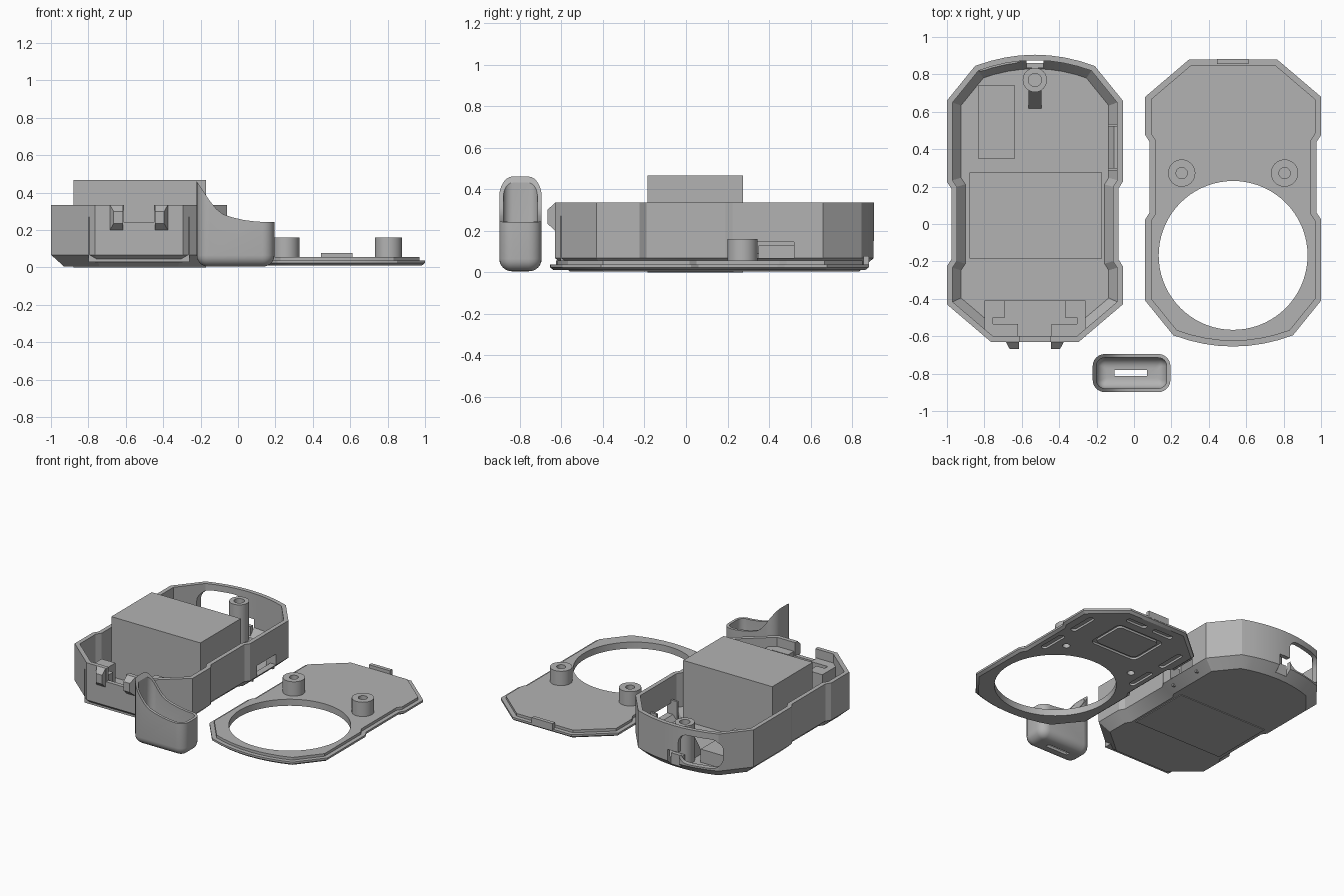
import bpy, bmesh, math
from mathutils import Vector

cube = bpy.data.objects.get("Cube")
if cube:
    bpy.data.objects.remove(cube)

GREY = bpy.data.materials.new("plain grey")
GREY.use_nodes = True
GREY.diffuse_color = (0.45, 0.45, 0.45, 1)
GREY.node_tree.nodes["Principled BSDF"].inputs["Base Color"].default_value = (0.45, 0.45, 0.45, 1)


def loft(name, rings):
    """Closed solid skinned through rings of 3D points."""
    bm = bmesh.new()
    rows = [[bm.verts.new(p) for p in ring] for ring in rings]
    n = len(rows[0])
    for a, b in zip(rows, rows[1:]):
        for i in range(n):
            j = (i + 1) % n
            bm.faces.new((a[i], a[j], b[j], b[i]))
    bm.faces.new(rows[0])
    bm.faces.new(rows[-1])
    bmesh.ops.recalc_face_normals(bm, faces=bm.faces)
    mesh = bpy.data.meshes.new(name)
    bm.to_mesh(mesh)
    bm.free()
    mesh.materials.append(GREY)
    ob = bpy.data.objects.new(name, mesh)
    bpy.context.collection.objects.link(ob)
    return ob


def prism(name, pts, lo, hi, axis="z"):
    """Extrude a 2D profile along an axis."""
    place = {"z": lambda a, b, c: (a, b, c), "y": lambda a, b, c: (a, c, b),
             "x": lambda a, b, c: (c, a, b)}[axis]
    return loft(name, [[place(a, b, c) for a, b in pts] for c in (lo, hi)])


def rect(x0, x1, y0, y1):
    return [(x0, y0), (x1, y0), (x1, y1), (x0, y1)]


def box(name, x0, x1, y0, y1, z0, z1):
    return prism(name, rect(x0, x1, y0, y1), z0, z1)


def circle(cx, cy, r, n=32):
    return [(cx + r * math.cos(math.tau * i / n), cy + r * math.sin(math.tau * i / n)) for i in range(n)]


def rounded(cx, cy, hx, hy, r, n=6):
    pts = []
    for q, (sx, sy) in enumerate([(1, 1), (-1, 1), (-1, -1), (1, -1)]):
        for i in range(n + 1):
            a = math.pi / 2 * (q + i / n)
            pts.append((cx + sx * (hx - r) + r * math.cos(a), cy + sy * (hy - r) + r * math.sin(a)))
    return pts


def inset(pts, d):
    """Mitred inward offset of a counter-clockwise outline."""
    out = []
    for i, p in enumerate(pts):
        a, b, c = Vector(pts[i - 1]), Vector(p), Vector(pts[(i + 1) % len(pts)])
        n1, n2 = [Vector((-e.y, e.x)).normalized() for e in (b - a, c - b)]
        m = (n1 + n2).normalized()
        out.append(tuple(b + m * d / m.dot(n1)))
    return out


def at(pts, z):
    return [(x, y, z) for x, y in pts]


def combine(ob, tool, operation="DIFFERENCE"):
    mod = ob.modifiers.new("cut", "BOOLEAN")
    mod.operation, mod.solver, mod.object = operation, "EXACT", tool
    bpy.context.view_layer.objects.active = ob
    bpy.ops.object.modifier_apply(modifier=mod.name)
    bpy.data.objects.remove(tool)


# Case outline: flat front, pinched waist, arched back
right = [(0.235, -0.63), (0.47, -0.43), (0.47, -0.225), (0.447, -0.19),
         (0.447, 0.19), (0.47, 0.225), (0.47, 0.66), (0.32, 0.845)]
arch = [(0.32 * t, 0.845 + 0.06 * (1 - t * t)) for t in (0.75, 0.5, 0.25, 0)]
half = right + arch
outline = half + [(-x, y) for x, y in reversed(half[:-1])]
CX = 0.53

# Tray: chamfered bottom, thin walls
tray_line = [(x - CX, y) for x, y in outline]
inner = inset(tray_line, 0.03)
tray = loft("tray", [at(inset(tray_line, 0.07), 0.005), at(tray_line, 0.068), at(tray_line, 0.335),
                     at(inner, 0.335), at(inner, 0.09), at(inset(tray_line, 0.075), 0.035)])
# Arched back window, side port, front latch notch, back snap slot
combine(tray, prism("window_cut", rounded(-0.72, 0.185, 0.15, 0.105, 0.07), 0.72, 1, "y"))
combine(tray, box("port_cut", -0.15, 0, 0.30, 0.52, 0.07, 0.147))
combine(tray, box("latch_cut", -0.61, -0.45, -0.7, -0.58, 0.24, 0.4))
combine(tray, box("snap_cut", -0.575, -0.485, 0.862, 0.95, -0.02, 0.15))

# Raised frame around the side port and small ledge at the snap slot
for y0, y1 in ((0.285, 0.30), (0.52, 0.535)):
    box("port_frame", -0.14, -0.085, y0, y1, 0.03, 0.17)
box("snap_ledge", -0.575, -0.485, 0.835, 0.862, 0.03, 0.11)

# Slotted holder behind the front wall
holder = box("latch_holder", -0.80, -0.26, -0.605, -0.41, 0.03, 0.27)
combine(holder, box("slot_cut", -0.69, -0.37, -0.51, -0.3, 0.1, 0.4))
combine(holder, box("cross_cut", -0.755, -0.305, -0.535, -0.5, 0.1, 0.4))
combine(holder, box("channel_cut", -0.62, -0.44, -0.7, -0.5, 0.1, 0.4))

# Latch prongs on the front wall
for s in (-1, 1):
    def face(x_out, y, z0, z1):
        return [(-CX + s * x, y, z) for x, z in rect(0.085, x_out, z0, z1)]
    loft("latch_prong", [face(0.155, -0.60, 0.2, 0.335), face(0.155, -0.63, 0.2, 0.335),
                         face(0.135, -0.668, 0.235, 0.30)])

# Parts inside the tray
box("main_block", -0.88, -0.17, -0.185, 0.275, 0, 0.467)
box("small_block", -0.835, -0.635, 0.35, 0.74, 0.03, 0.13)
post = prism("tray_post", circle(-CX, 0.77, 0.065), 0.03, 0.31)
combine(post, prism("post_hole", circle(-CX, 0.77, 0.035), 0.1, 0.4))
prism("post_rib", [(0.615, 0.03), (0.715, 0.03), (0.715, 0.2)], -0.565, -0.495, "x")

# Lid: the same outline turned end for end, with a stepped lip
lid_line = [(CX - x, 0.25 - y) for x, y in outline]
lip = inset(lid_line, 0.03)
lid = loft("lid", [at(inset(lid_line, 0.018), 0.01), at(lid_line, 0.024), at(lid_line, 0.038),
                   at(lip, 0.038), at(lip, 0.057)])
combine(lid, prism("ring_cut", circle(CX, -0.168, 0.398, 72), -0.1, 0.2))

# Grooves and screw recesses under the lid
panel = prism("panel_cut", rounded(CX, 0.56, 0.19, 0.15, 0.04), -0.1, 0.025)
combine(panel, prism("panel_core", rounded(CX, 0.56, 0.165, 0.125, 0.03), -0.2, 0.2))
combine(lid, panel)
for s in (-1, 1):
    for y0, y1 in ((0.15, 0.36), (0.45, 0.66)):
        combine(lid, prism("groove_cut", rounded(CX + s * 0.375, (y0 + y1) / 2, 0.022, (y1 - y0) / 2, 0.02),
                           -0.1, 0.025))
    combine(lid, prism("bar_cut", rounded(CX + s * 0.11, 0.79, 0.08, 0.02, 0.018), -0.1, 0.025))
    combine(lid, prism("screw_cut", circle(CX + s * 0.275, 0.272, 0.025, 20), -0.1, 0.04))

# Lid posts and rear tab
for s in (-1, 1):
    x = CX + s * 0.275
    lid_post = prism("lid_post", circle(x, 0.272, 0.073), 0.05, 0.16)
    combine(lid_post, prism("post_hole", circle(x, 0.272, 0.03), 0.08, 0.3))
box("lid_tab", 0.445, 0.612, 0.855, 0.882, 0.03, 0.078)


# Cup: rounded hollow shell with a swept top edge and slotted base
def cup_ring(d, z):
    return at(rounded(-0.013, -0.797, 0.208 - d, 0.102 - d, max(0.065 - d, 0.012)), z)


def fillet(d0, z0, r):
    steps = [math.pi / 2 * i / 6 for i in range(7)]
    return [cup_ring(d0 + r * (1 - math.sin(a)), z0 + r * (1 - math.cos(a))) for a in steps]


cup = loft("cup", fillet(0, 0.005, 0.06) + [cup_ring(0, 0.6), cup_ring(0.02, 0.6)]
           + fillet(0.02, 0.025, 0.055)[::-1])
sweep = [(-0.3, 0.56), (-0.22, 0.46), (-0.19, 0.415), (-0.15, 0.355), (-0.115, 0.312), (-0.08, 0.285),
         (-0.03, 0.268), (0.03, 0.254), (0.1, 0.245), (0.3, 0.24), (0.3, 0.8), (-0.3, 0.8)]
combine(cup, prism("sweep_cut", sweep, -1.1, -0.5, "y"))
combine(cup, box("base_slot_cut", -0.105, 0.07, -0.812, -0.781, -0.1, 0.15))

# Smooth curved walls, keep corners sharp
for ob in bpy.context.collection.objects:
    if ob.type == "MESH" and ob.data.materials and ob.data.materials[0] == GREY:
        bpy.ops.object.select_all(action="DESELECT")
        ob.select_set(True)
        bpy.context.view_layer.objects.active = ob
        bpy.ops.object.shade_smooth_by_angle(angle=math.radians(25))
